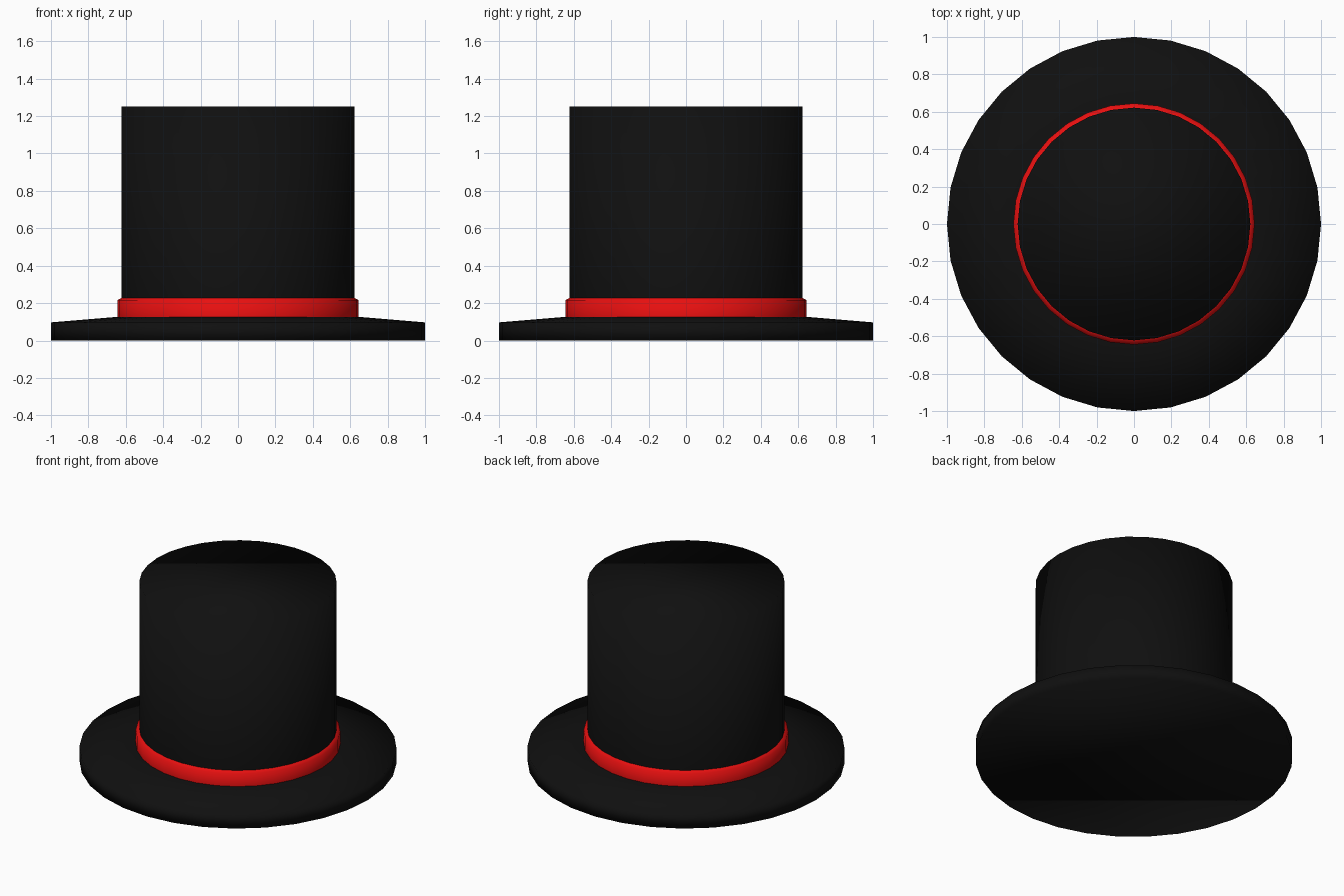
import bpy
import bmesh
from math import cos, sin, tau

SIDES = 32

cube = bpy.data.objects.get("Cube")
if cube:
    bpy.data.objects.remove(cube, do_unlink=True)


def make_material(name, color):
    mat = bpy.data.materials.new(name)
    mat.use_nodes = True
    mat.diffuse_color = color
    mat.node_tree.nodes["Principled BSDF"].inputs["Base Color"].default_value = color
    return mat


def lathe(name, profile, mat, cap_bottom=False, cap_top=False):
    """Spin a (radius, height) profile, listed bottom to top, around z."""
    bm = bmesh.new()
    rings = [[bm.verts.new((r * cos(tau * i / SIDES), r * sin(tau * i / SIDES), z))
              for i in range(SIDES)] for r, z in profile]
    for low, high in zip(rings, rings[1:]):
        for i in range(SIDES):
            j = (i + 1) % SIDES
            bm.faces.new((low[i], low[j], high[j], high[i]))
    if cap_bottom:
        bm.faces.new(rings[0][::-1])
    if cap_top:
        bm.faces.new(rings[-1])
    for face in bm.faces:
        face.smooth = True
    mesh = bpy.data.meshes.new(name)
    bm.to_mesh(mesh)
    bm.free()
    mesh.materials.append(mat)
    obj = bpy.data.objects.new(name, mesh)
    bpy.context.collection.objects.link(obj)
    return obj


black = make_material("black felt", (0.005, 0.005, 0.005, 1))
red = make_material("red ribbon", (0.8, 0.005, 0.005, 1))

# Brim: flat closed underside, gently sloping top
lathe("brim", [(1, 0), (1, 0.097), (0.64, 0.127)], black, cap_bottom=True)

# Ribbon band with a small bevel at its upper edge
lathe("hat_band", [(0.645, 0.127), (0.645, 0.216), (0.622, 0.228)], red)

# Tall straight crown with a flat lid
lathe("crown", [(0.622, 0.228), (0.622, 1.25)], black, cap_top=True)
